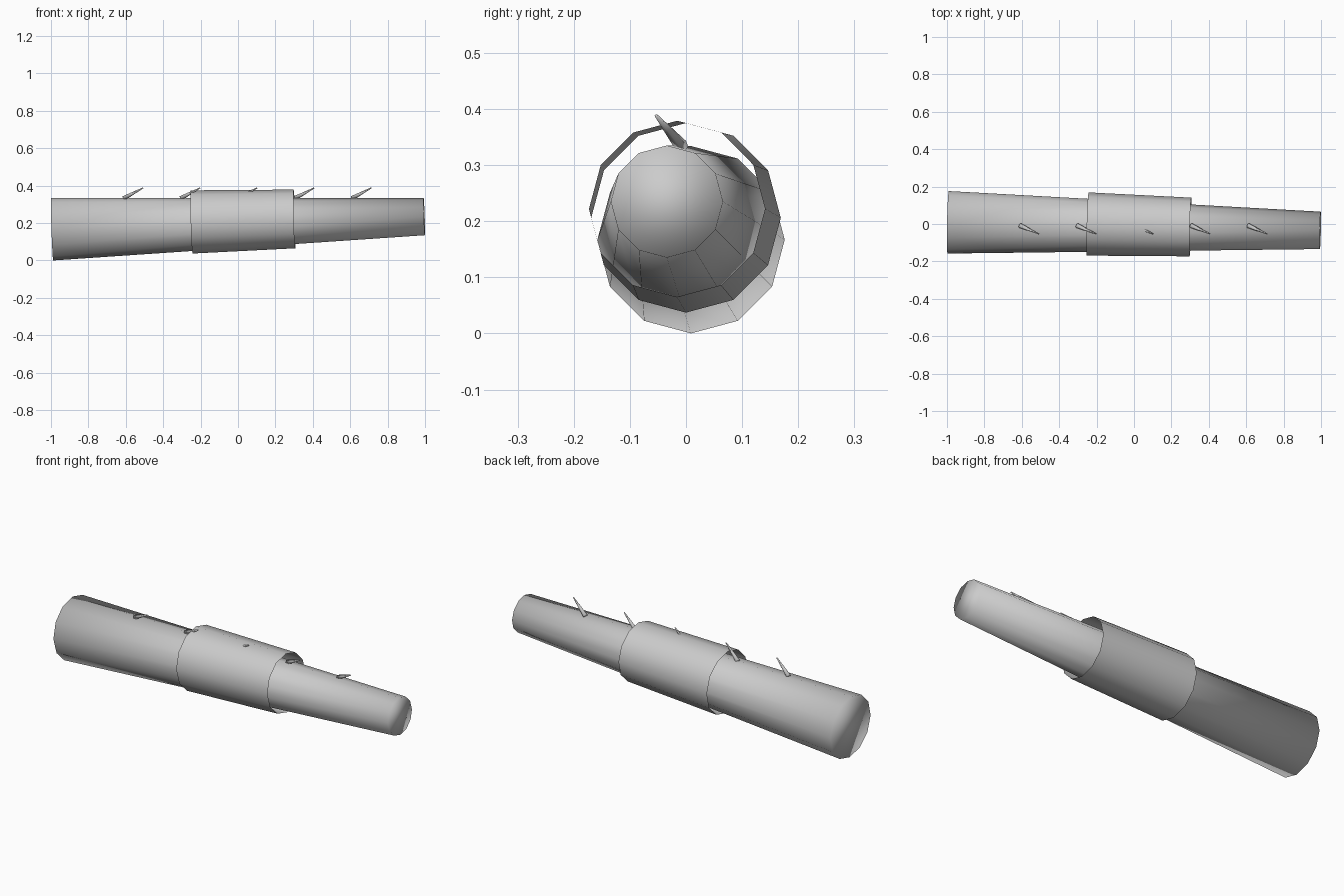
import bpy, bmesh
from mathutils import Vector, Matrix

if "Cube" in bpy.data.objects:
    bpy.data.objects.remove(bpy.data.objects["Cube"])

grey = bpy.data.materials.new("pale_grey")
grey.diffuse_color = (0.6, 0.6, 0.6, 1)
grey.use_nodes = True
grey.node_tree.nodes["Principled BSDF"].inputs["Base Color"].default_value = grey.diffuse_color


def tapered_tube(name, start, end, r1, r2, sides, caps):
    """Smooth tapered cylinder between two points, open or capped."""
    a, b = Vector(start), Vector(end)
    z = (b - a).normalized()
    x = Vector((0, 0, 1))
    x = (x - z * x.dot(z)).normalized()
    frame = Matrix((x, z.cross(x), z)).transposed().to_4x4()
    frame.translation = (a + b) / 2
    bm = bmesh.new()
    bmesh.ops.create_cone(bm, cap_ends=caps, segments=sides, radius1=r1,
                          radius2=r2, depth=(b - a).length, matrix=frame)
    for f in bm.faces:
        f.smooth = True
    mesh = bpy.data.meshes.new(name)
    bm.to_mesh(mesh)
    bm.free()
    mesh.materials.append(grey)
    obj = bpy.data.objects.new(name, mesh)
    bpy.context.collection.objects.link(obj)
    return obj


# Long tapered shaft with closed ends
tapered_tube("shaft", (-0.994, 0.009, 0.167), (0.996, -0.034, 0.235),
             0.167, 0.10, 12, True)

# Loose open sleeve around the middle
tapered_tube("sleeve", (-0.248, 0.0, 0.206), (0.302, -0.016, 0.222),
             0.169, 0.157, 12, False)

# Row of slanted thorns along the top
for i in range(5):
    x = -0.61 + 0.305 * i
    tapered_tube(f"thorn_{i + 1}", (x, -0.008, 0.333), (x + 0.102, -0.053, 0.388),
                 0.013, 0.003, 6, True)
